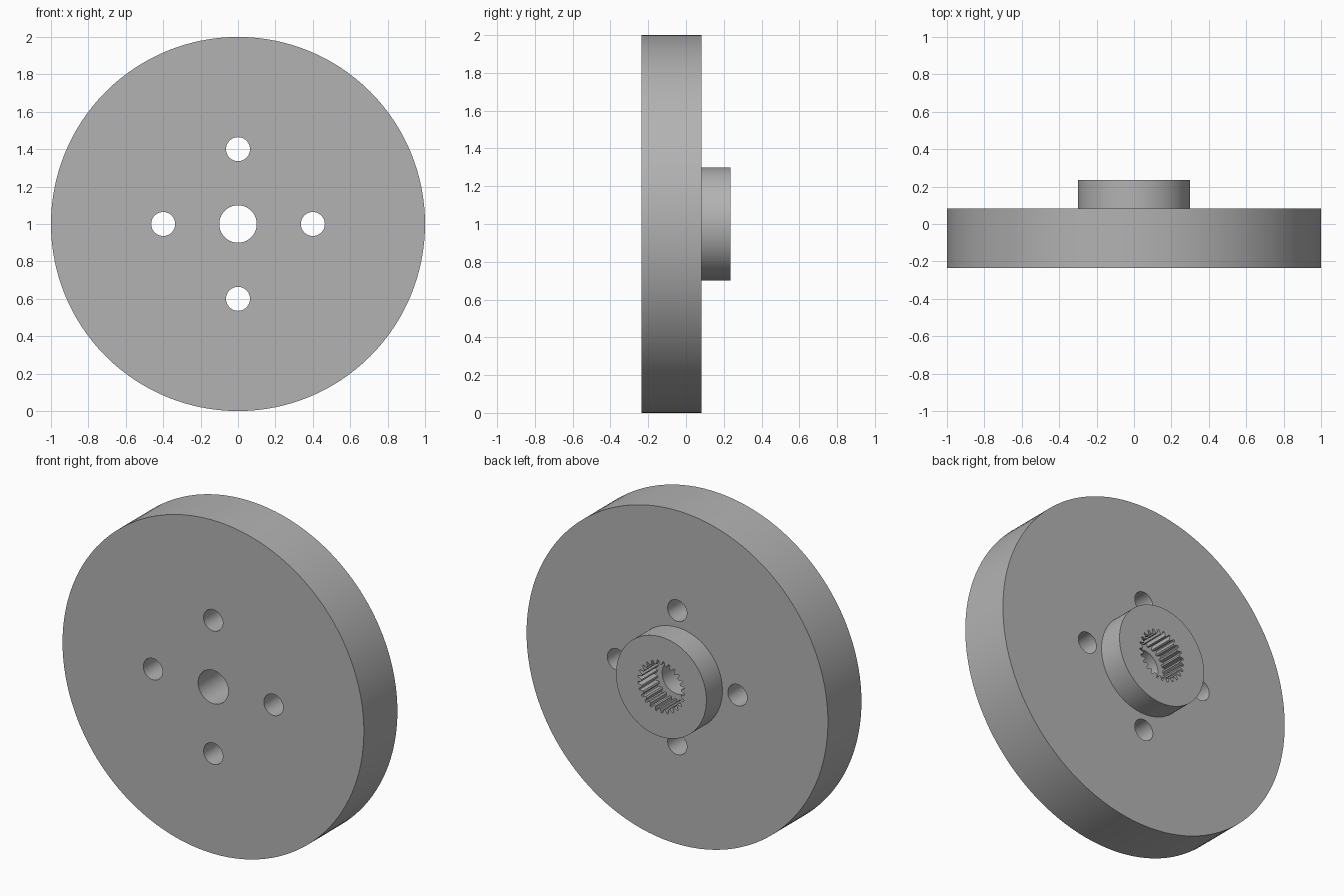
import bpy, bmesh
from math import sin, cos, pi

cube = bpy.data.objects.get("Cube")
if cube:
    bpy.data.objects.remove(cube, do_unlink=True)

FRONT, STEP, BACK = -0.235, 0.083, 0.235   # front face, back of disc, back of hub
CENTRE_Z = 1.0
TEETH = 25

grey = bpy.data.materials.new("plain_grey")
grey.use_nodes = True
colour = (0.45, 0.45, 0.45, 1)
grey.diffuse_color = colour
grey.node_tree.nodes["Principled BSDF"].inputs["Base Color"].default_value = colour


def circle(radius, sides, cx=0.0, cz=CENTRE_Z):
    return [(cx + radius * cos(2 * pi * i / sides), cz + radius * sin(2 * pi * i / sides))
            for i in range(sides)]


def spline(inner, outer, teeth):
    """Toothed outline with narrow flat tips and roots."""
    points = []
    for i in range(teeth):
        for part, radius in ((-0.3, inner), (0.0, inner), (0.3, outer), (0.5, outer)):
            a = 2 * pi * (i + part) / teeth + pi / 2
            points.append((radius * cos(a), CENTRE_Z + radius * sin(a)))
    return points


def prism(name, outline, y0, y1):
    """Extrude an x-z outline along y."""
    bm = bmesh.new()
    face = bm.faces.new([bm.verts.new((x, y0, z)) for x, z in outline])
    ext = bmesh.ops.extrude_face_region(bm, geom=[face])
    moved = [g for g in ext["geom"] if isinstance(g, bmesh.types.BMVert)]
    bmesh.ops.translate(bm, verts=moved, vec=(0, y1 - y0, 0))
    bmesh.ops.recalc_face_normals(bm, faces=bm.faces)
    mesh = bpy.data.meshes.new(name)
    bm.to_mesh(mesh)
    bm.free()
    mesh.materials.append(grey)
    obj = bpy.data.objects.new(name, mesh)
    bpy.context.collection.objects.link(obj)
    return obj


def combine(target, tool, operation):
    """Apply a boolean and discard the tool object."""
    mod = target.modifiers.new("boolean", "BOOLEAN")
    mod.operation, mod.solver, mod.object = operation, "EXACT", tool
    bpy.ops.object.select_all(action="DESELECT")
    bpy.context.view_layer.objects.active = target
    target.select_set(True)
    bpy.ops.object.modifier_apply(modifier=mod.name)
    bpy.data.objects.remove(tool, do_unlink=True)


# Disc with raised hub
wheel = prism("wheel_with_hub", circle(1.0, 128), FRONT, STEP)
combine(wheel, prism("hub", circle(0.3, 96), STEP - 0.1, BACK), "UNION")

# Centre bore and four bolt holes
combine(wheel, prism("bore_cutter", circle(0.1, 64), FRONT - 0.1, BACK + 0.1), "DIFFERENCE")
for i in range(4):
    x, z = 0.4 * cos(i * pi / 2), CENTRE_Z + 0.4 * sin(i * pi / 2)
    cutter = prism("bolt_hole_cutter", circle(0.064, 48, x, z), FRONT - 0.1, BACK + 0.1)
    combine(wheel, cutter, "DIFFERENCE")

# Toothed socket in the hub
combine(wheel, prism("socket_cutter", spline(0.132, 0.156, TEETH), STEP, BACK + 0.1), "DIFFERENCE")

bpy.ops.object.shade_smooth_by_angle(angle=pi / 6)
